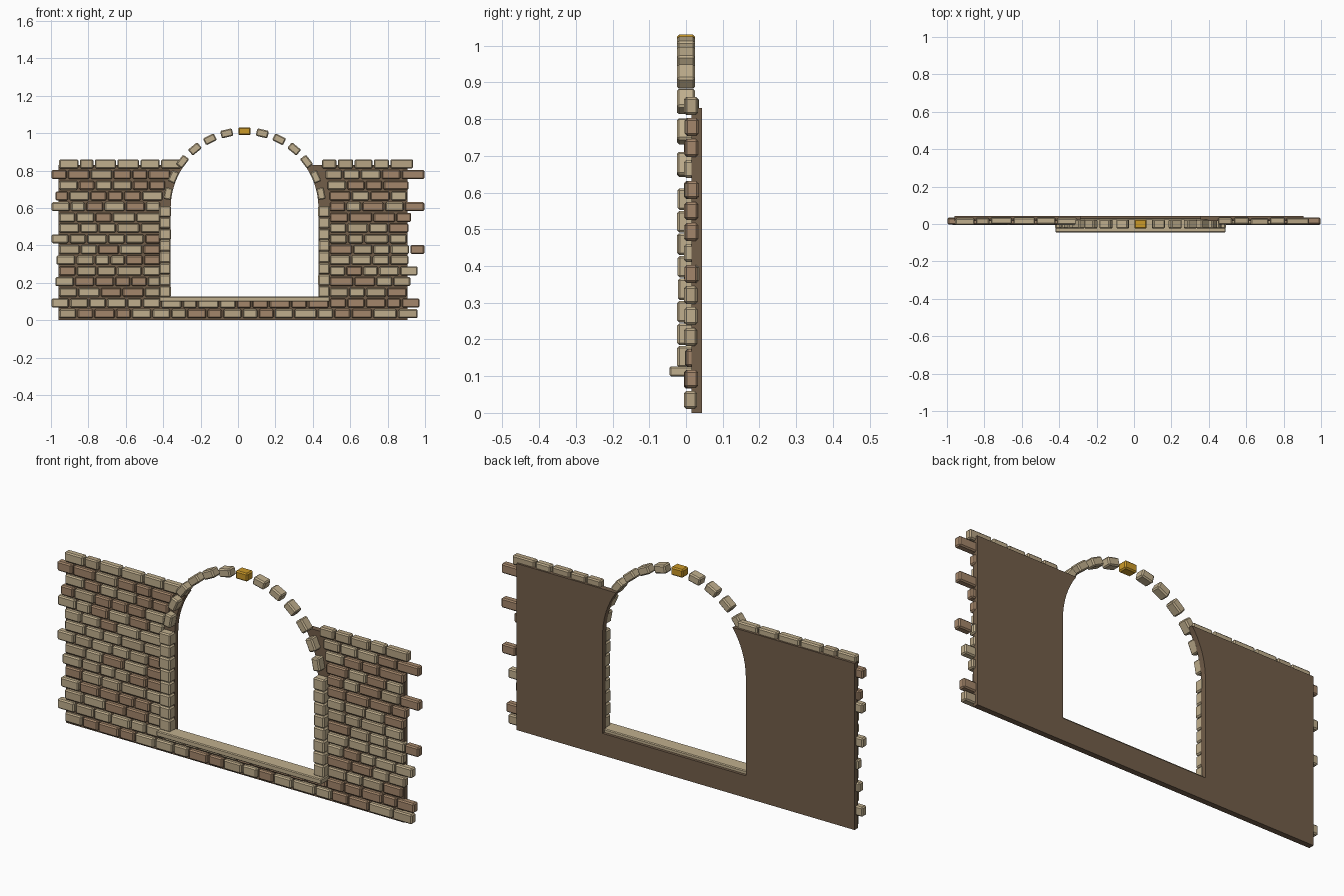
import bpy, bmesh, math, random
from mathutils import Matrix, Vector

if "Cube" in bpy.data.objects:
    bpy.data.objects.remove(bpy.data.objects["Cube"])

random.seed(7)


def material(name, rgb):
    m = bpy.data.materials.new(name)
    m.diffuse_color = (*rgb, 1)
    m.use_nodes = True
    m.node_tree.nodes["Principled BSDF"].inputs["Base Color"].default_value = m.diffuse_color
    return m


TAN = material("light tan stone", (0.53, 0.43, 0.27))
SAND = material("sand stone", (0.47, 0.37, 0.23))
BROWN = material("brown brick", (0.37, 0.24, 0.145))
MORTAR = material("dark mortar", (0.17, 0.112, 0.068))
GOLD = material("gold keystone", (0.60, 0.32, 0.022))

CX, SPRING, HALF = 0.035, 0.60, 0.395    # opening centre, arch spring line, half width
DEPTH = 0.036                            # brick depth
PITCH, BRICK_H = 0.0572, 0.048           # course spacing and brick height


def add_block(bm, centre, size, angle=0, mat=0, bevel=0.006):
    """Chamfered block, turned about y by angle."""
    tmp = bmesh.new()
    bmesh.ops.create_cube(tmp, size=1, matrix=Matrix.Diagonal((*size, 1)))
    bmesh.ops.bevel(tmp, geom=tmp.edges[:], offset=bevel, segments=1,
                    affect='EDGES', profile=0.5)
    tmp.transform(Matrix.Translation(centre) @ Matrix.Rotation(angle, 4, 'Y'))
    for f in tmp.faces:
        f.material_index = mat
    me = bpy.data.meshes.new("tmp")
    tmp.to_mesh(me)
    tmp.free()
    bm.from_mesh(me)
    bpy.data.meshes.remove(me)


def finish(bm, name, mats):
    bmesh.ops.recalc_face_normals(bm, faces=bm.faces[:])
    me = bpy.data.meshes.new(name)
    bm.to_mesh(me)
    bm.free()
    for m in mats:
        me.materials.append(m)
    ob = bpy.data.objects.new(name, me)
    bpy.context.collection.objects.link(ob)
    return ob


def add_course(bm, x0, x1, z, h=BRICK_H, brown=0.36):
    """Row of bricks of uneven length filling x0..x1."""
    n = max(1, round((x1 - x0) / 0.102))
    lengths = [random.uniform(0.75, 1.25) for _ in range(n)]
    k = (x1 - x0) / sum(lengths)
    x = x0
    for w in lengths:
        w *= k
        r = random.random()
        mat = 2 if r < brown else 1 if r < brown + 0.2 else 0
        y = 0.015 + random.uniform(-0.003, 0.003)
        add_block(bm, (x + w / 2, y, z), (w - 0.008, DEPTH, h), 0, mat)
        x += w


# Backing wall with the arched opening
top = 0.83
a0 = math.asin((top - SPRING) / HALF)
arc = [(HALF * math.cos(a0 * i / 8), SPRING + HALF * math.sin(a0 * i / 8)) for i in range(9)]
outline = [(-0.96, 0), (0.905, 0), (0.905, top)]
outline += [(CX + x, z) for x, z in reversed(arc)] + [(CX + HALF, 0.11), (CX - HALF, 0.11)]
outline += [(CX - x, z) for x, z in arc] + [(-0.96, top)]
bm = bmesh.new()
face = bm.faces.new([bm.verts.new((x, 0.015, z)) for x, z in outline])
ext = bmesh.ops.extrude_face_region(bm, geom=[face])
for v in ext["geom"]:
    if isinstance(v, bmesh.types.BMVert):
        v.co.y = 0.043
finish(bm, "backing_wall", [MORTAR])

# Ragged outer ends of each course, bottom to top
left_end = [-.96, -1, -.96, -.98, -.96, -.975, -.96, -1, -.96, -.96, -1, -.98, -.96, -1, -.96]
right_end = [.965, .975, .905, .925, .965, .915, 1, .905, .915, .93, 1, .905, .915, 1, .94]
inner_left = {11: -.40, 12: -.385, 13: -.36, 14: -.30}
inner_right = {11: .485, 12: .475, 13: .465, 14: .445}

# Brick facing on both sides, with full courses below the sill
left, right, base = bmesh.new(), bmesh.new(), bmesh.new()
for i in range(15):
    z = 0.035 + PITCH * i
    if i == 0:
        add_course(base, left_end[i], right_end[i], z)
    else:
        add_course(left, left_end[i], inner_left.get(i, -.412), z)
        add_course(right, inner_right.get(i, .488), right_end[i], z, brown=0.45)
add_course(base, -.412, .488, 0.087, 0.042)
for b, name in ((left, "left_wall_bricks"), (right, "right_wall_bricks"), (base, "base_bricks")):
    finish(b, name, [TAN, SAND, BROWN])

# Stacked jamb stones on either side of the opening
for side, name in ((-1, "left_jamb"), (1, "right_jamb")):
    bm = bmesh.new()
    for i in range(8):
        w = 0.06 + random.uniform(-0.003, 0.003)
        add_block(bm, (CX + side * (HALF + 0.03), random.uniform(-0.001, 0.002), 0.153 + 0.0613 * i),
                  (w, 0.048, 0.059))
    finish(bm, name, [TAN])

# Sill slab
bm = bmesh.new()
add_block(bm, (CX, -0.008, 0.113), (0.91, 0.074, 0.027), bevel=0.004)
finish(bm, "window_sill", [TAN])

# Ring of arch stones with a coloured keystone
bm = bmesh.new()
step = math.radians(13.2)
for i in range(-6, 7):
    a = i * step
    pos = (CX + 0.416 * math.sin(a), 0, SPRING + 0.41 * math.cos(a))
    if i:
        add_block(bm, pos, (0.064, 0.05, 0.041), a)
    else:
        key = bmesh.new()
        add_block(key, pos, (0.066, 0.05, 0.041))
        finish(key, "keystone", [GOLD])
finish(bm, "arch_stones", [TAN])
